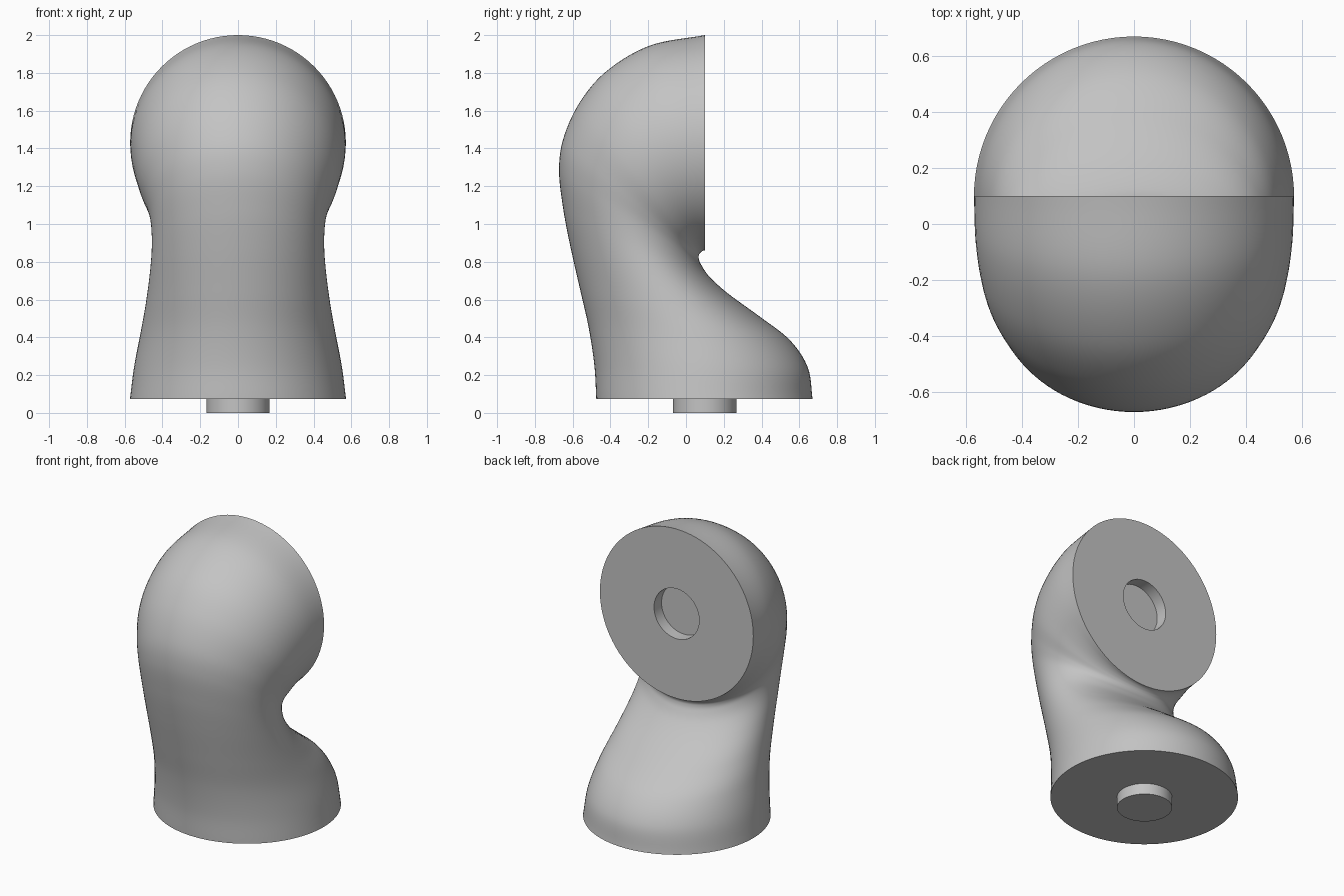
import bpy, bmesh, math
from mathutils import Vector

if "Cube" in bpy.data.objects:
    bpy.data.objects.remove(bpy.data.objects["Cube"], do_unlink=True)

SEGMENTS = 96
STEPS = 8
AXIS_Y = 0.1
BASE_Z = 0.074
PEG_R = 0.168

grey = bpy.data.materials.new("plain_grey")
grey.use_nodes = True
grey.diffuse_color = (0.55, 0.55, 0.55, 1)
grey.node_tree.nodes["Principled BSDF"].inputs["Base Color"].default_value = grey.diffuse_color

# Elbow stations: outer y, outer z, inner y, inner z, half width
stations = [Vector(s) for s in (
    (-0.475, BASE_Z, 0.67, BASE_Z, 0.572),
    (-0.485, 0.25, 0.645, 0.24, 0.55),
    (-0.515, 0.45, 0.55, 0.385, 0.517),
    (-0.56, 0.65, 0.39, 0.51, 0.488),
    (-0.612, 0.88, 0.225, 0.63, 0.465),
    (-0.65, 1.08, 0.125, 0.72, 0.456),
    (-0.672, 1.28, 0.08, 0.785, 0.464),
    (-0.65, 1.45, 0.067, 0.82, 0.488),
    (-0.565, 1.64, 0.07, 0.84, 0.525),
    (-0.42, 1.81, 0.08, 0.852, 0.55),
    (-0.19, 1.945, 0.09, 0.858, 0.567),
    (AXIS_Y, 2.0, AXIS_Y, 0.86, 0.571),
)]


def smooth_path(points):
    """Catmull-Rom interpolation through the stations."""
    pts = [points[0] * 2 - points[1]] + points + [points[-1] * 2 - points[-2]]
    path = []
    for a, b, c, d in zip(pts, pts[1:], pts[2:], pts[3:]):
        for i in range(STEPS):
            t = i / STEPS
            path.append(b + ((c - a) * t + (a * 2 - b * 5 + c * 4 - d) * t * t
                             + (b * 3 - a - c * 3 + d) * t ** 3) * 0.5)
    return path + [points[-1]]


def ring(bm, outer, inner, width):
    """Elliptical section between an outer and an inner profile point."""
    centre, half = (outer + inner) / 2, (outer - inner) / 2
    angles = [2 * math.pi * i / SEGMENTS for i in range(SEGMENTS)]
    return [bm.verts.new(centre + half * math.cos(a) + Vector((width * math.sin(a), 0, 0)))
            for a in angles]


def build(name, sections):
    bm = bmesh.new()
    rings = [ring(bm, *s) for s in sections]
    for low, high in zip(rings, rings[1:]):
        for i in range(SEGMENTS):
            j = (i + 1) % SEGMENTS
            bm.faces.new((low[i], low[j], high[j], high[i]))
    bm.faces.new(rings[0])
    bm.faces.new(rings[-1])
    bmesh.ops.recalc_face_normals(bm, faces=bm.faces)
    mesh = bpy.data.meshes.new(name)
    bm.to_mesh(mesh)
    bm.free()
    mesh.materials.append(grey)
    obj = bpy.data.objects.new(name, mesh)
    bpy.context.collection.objects.link(obj)
    bpy.ops.object.select_all(action='DESELECT')
    obj.select_set(True)
    bpy.context.view_layer.objects.active = obj
    bpy.ops.object.shade_smooth_by_angle(angle=math.radians(40))
    return obj


# Curved elbow body, finishing in a flat face with a round socket
body = [(Vector((0, s[0], s[1])), Vector((0, s[2], s[3])), s[4]) for s in smooth_path(stations)]
for y in (AXIS_Y, AXIS_Y - 0.08):
    body.append((Vector((0, y, 1.43 + PEG_R)), Vector((0, y, 1.43 - PEG_R)), PEG_R))
build("elbow_body", body)

# Round locating peg under the base
build("base_peg", [(Vector((0, AXIS_Y - PEG_R, z)), Vector((0, AXIS_Y + PEG_R, z)), PEG_R)
                   for z in (0, BASE_Z)])
